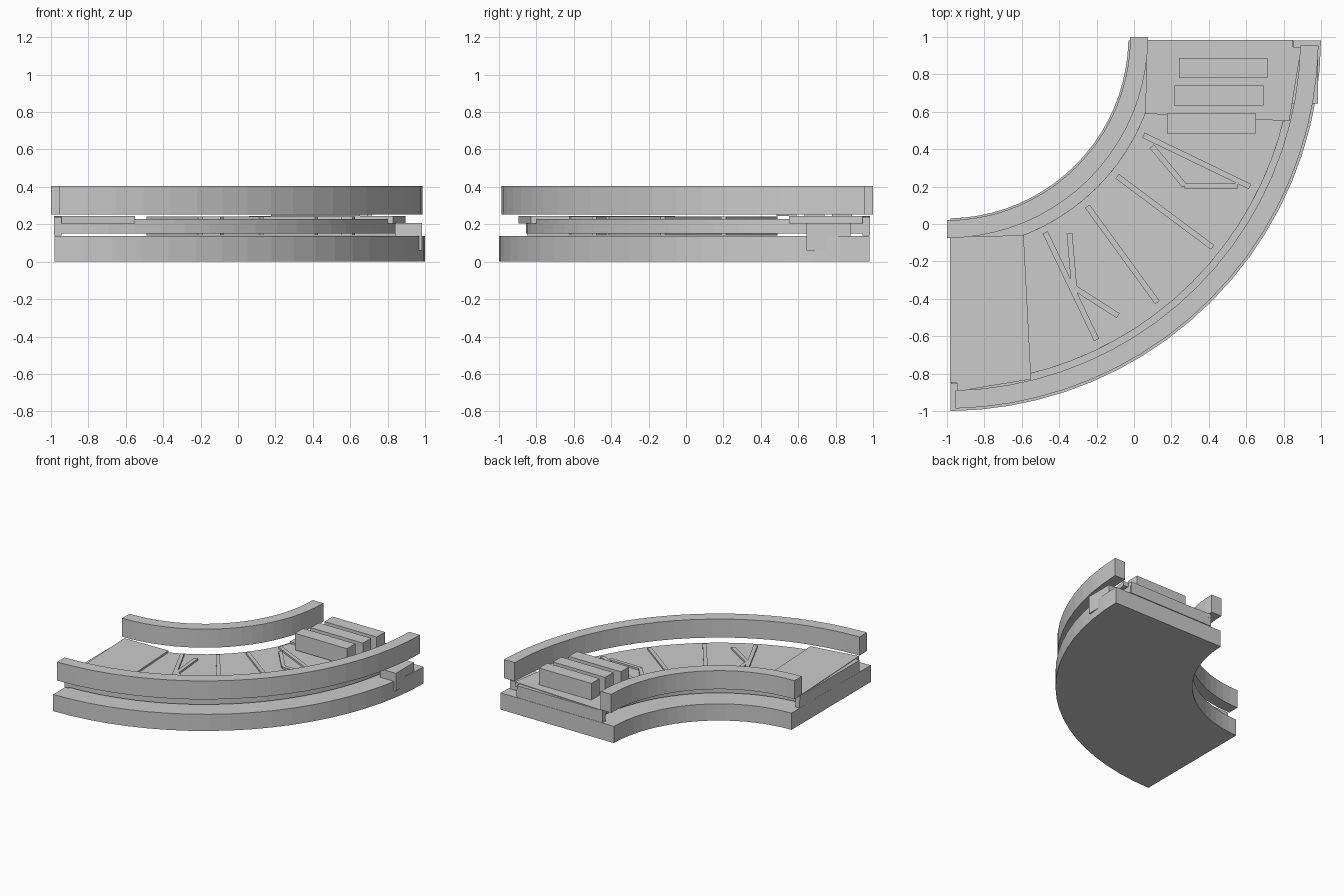
import bpy, bmesh
from math import asin, pi, sin, cos
from mathutils import Vector

if "Cube" in bpy.data.objects:
    bpy.data.objects.remove(bpy.data.objects["Cube"])

CX, CY = -1.0, 1.0   # centre of the quarter turn


def prism(name, pts, z0, z1):
    """Extrude a flat outline from z0 to z1."""
    bm = bmesh.new()
    f = bm.faces.new([bm.verts.new((x, y, z0)) for x, y in pts])
    r = bmesh.ops.extrude_face_region(bm, geom=[f])
    top = [v for v in r["geom"] if isinstance(v, bmesh.types.BMVert)]
    bmesh.ops.translate(bm, verts=top, vec=(0, 0, z1 - z0))
    bmesh.ops.recalc_face_normals(bm, faces=bm.faces)
    me = bpy.data.meshes.new(name)
    bm.to_mesh(me)
    bm.free()
    ob = bpy.data.objects.new(name, me)
    bpy.context.collection.objects.link(ob)
    return ob


def arc(r, e, n=20):
    """Arc points from the line x = CX + e to the line y = CY - e."""
    a0 = asin(e / r)
    step = (pi / 2 - 2 * a0) / n
    return [(CX + r * sin(a0 + i * step), CY - r * cos(a0 + i * step))
            for i in range(n + 1)]


def curved(name, r0, r1, e, z0, z1, n=20):
    return prism(name, arc(r1, e, n) + arc(r0, e, n)[::-1], z0, z1)


def swap(pts):
    """Mirror an outline across the turn's diagonal."""
    return [(-y, -x) for x, y in pts]


def bar(name, a, b, z0, z1, w=0.03):
    a, b = Vector(a), Vector(b)
    d = (b - a).normalized() * (w / 2)
    s = Vector((-d.y, d.x))
    return prism(name, [a + s, b + s, b - s, a - s], z0, z1)


def box(name, x0, x1, y0, y1, z0, z1):
    return prism(name, [(x0, y0), (x1, y0), (x1, y1), (x0, y1)], z0, z1)


# base and floating guard rails
curved("base", 0.97, 2.0, 0.02, 0, 0.137)
curved("inner_rail", 0.98, 1.075, 0.0, 0.253, 0.405)
curved("outer_rail", 1.89, 1.987, 0.045, 0.253, 0.405)

# conveyor bed and its raised middle
curved("conveyor_bed", 1.135, 1.855, 0.022, 0.15, 0.205)
curved("belt", 1.135, 1.855, 0.41, 0.205, 0.227, 16)

# end plates and end strips
plate = [(-0.985, -0.07), (-0.945, -0.895), (-0.55, -0.83), (-0.59, -0.06)]
strip = [(-0.983, -0.07), (-0.983, -0.85), (-0.945, -0.85), (-0.945, -0.07)]
for label, fn in (("front", list), ("back", swap)):
    prism(label + "_end_plate", fn(plate), 0.205, 0.243)
    prism(label + "_end_strip", fn(strip), 0.14, 0.238)

# belt slats, on the top and on the underside
slats = [[(-0.475, -0.045), (-0.2, -0.62)],
         [(-0.25, 0.095), (0.125, -0.42)],
         [(-0.09, 0.255), (0.42, -0.125)],
         [(0.05, 0.475), (0.62, 0.2)],
         [(-0.345, -0.05), (-0.32, -0.34), (-0.085, -0.49)],
         [(0.095, 0.415), (0.27, 0.205), (0.555, 0.205)]]
for i, path in enumerate(slats):
    for j in range(len(path) - 1):
        bar(f"slat_top_{i}_{j}", path[j], path[j + 1], 0.225, 0.242)
        bar(f"slat_under_{i}_{j}", path[j], path[j + 1], 0.14, 0.152)

# three cargo boxes
for i, (x, y) in enumerate([(0.24, 0.78), (0.217, 0.633), (0.177, 0.485)]):
    box(f"cargo_box_{i}", x, x + 0.475, y, y + 0.107, 0.245, 0.382)

# drive housing at the outer edge
box("drive_housing", 0.84, 0.983, 0.645, 0.88, 0.06, 0.207)
